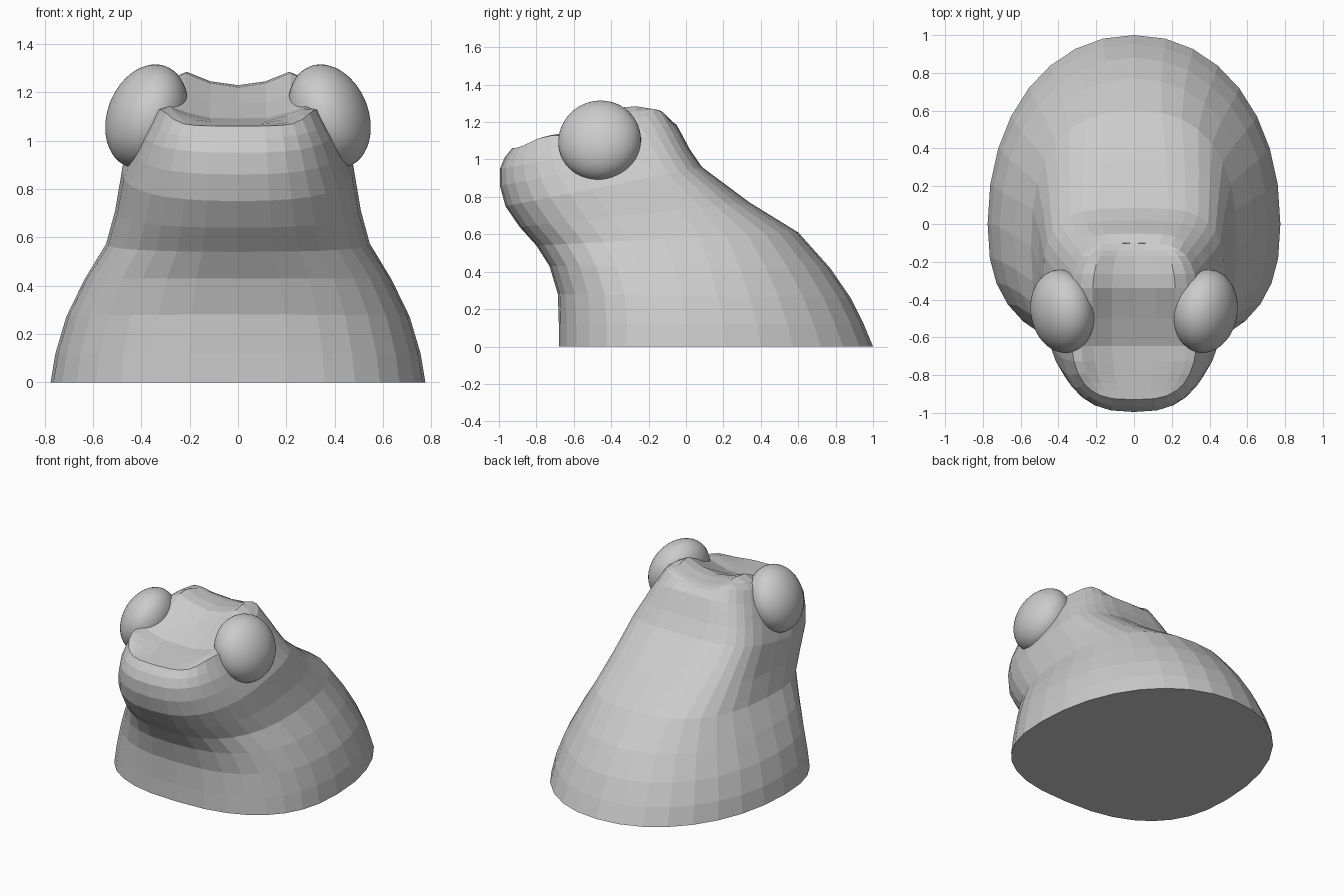
import bpy, bmesh, math
from mathutils import Vector

if "Cube" in bpy.data.objects:
    bpy.data.objects.remove(bpy.data.objects["Cube"])

N = 32

# rings: front y, front z, back y, back z, half width, y of widest point, front power, back power
RINGS = [
    (-.68, 0, 1.00, 0, .775, .0, 2.5, 2.1),
    (-.68, .12, .95, .12, .755, .0, 2.5, 2.1),
    (-.685, .28, .88, .26, .71, -.02, 2.5, 2.1),
    (-.73, .43, .77, .42, .635, -.06, 2.5, 2.2),
    (-.80, .54, .60, .61, .545, -.12, 2.5, 2.5),
    (-.89, .64, .34, .77, .508, -.22, 2.5, 3.0),
    (-.965, .75, .085, .96, .48, -.33, 2.5, 3.4),
    (-.995, .86, .02, 1.055, .435, -.40, 2.6, 3.6),
    (-.995, .95, -.02, 1.13, .40, -.44, 2.7, 3.6),
    (-.97, 1.01, -.05, 1.185, .37, -.47, 2.8, 3.6),
]
RIM = (-.93, 0, -.10, 0, .335, -.50, 3.0, 3.6)

# centre line of the top of the head
TOP = [(-.93, 1.06), (-.80, 1.075), (-.57, 1.10), (-.45, 1.19), (-.30, 1.23), (-.15, 1.225), (-.05, 1.20)]


def lerp_table(t, y):
    if y <= t[0][0]:
        return t[0][1]
    for (a, p), (b, q) in zip(t, t[1:]):
        if y <= b:
            return p + (q - p) * (y - a) / (b - a)
    return t[-1][1]


def top_z(x, y):
    peak = lerp_table([(-.55, .30), (-.35, .225)], y)
    height = lerp_table([(-.9, 0), (-.75, .05), (-.3, .06), (-.15, .045), (-.08, .02)], y)
    d = abs(x) - peak
    z = lerp_table(TOP, y) + height * math.exp(-(d / .1) ** 2)
    return z - max(0, d) * .3


def ring_point(r, i):
    yf, zf, yb, zb, w, ym, nf, nb = r
    a = 2 * math.pi * i / N
    s, c = math.sin(a), math.cos(a)
    n = nf if c > 0 else nb
    x = math.copysign(abs(s) ** (2 / n), s) * w if abs(s) > 1e-6 else 0
    k = abs(c) ** (2 / n) if abs(c) > 1e-6 else 0
    y = ym + k * ((yf - ym) if c > 0 else (yb - ym))
    return Vector((x, y, zf + (zb - zf) * (y - yf) / (yb - yf)))


def build_body():
    bm = bmesh.new()
    loops = [[bm.verts.new(ring_point(r, i)) for i in range(N)] for r in RINGS]
    rim = []
    for i in range(N):
        p = ring_point(RIM, i)
        p.z = top_z(p.x, p.y)
        rim.append(bm.verts.new(p))
    loops.append(rim)
    for a, b in zip(loops, loops[1:]):
        for i in range(N):
            j = (i + 1) % N
            bm.faces.new((a[i], a[j], b[j], b[i]))
    bm.faces.new(loops[0])

    # crown: rows across the head between matching rim points
    rows = []
    for i in range(1, N // 2):
        left, right = rim[N - i], rim[i]
        w, y = right.co.x, right.co.y
        inner = [bm.verts.new((w * f, y, top_z(w * f, y)))
                 for f in (-.85, -.66, -.35, 0, .35, .66, .85)]
        rows.append([left] + inner + [right])
    for a, b in zip(rows, rows[1:]):
        for k in range(len(a) - 1):
            bm.faces.new((a[k], a[k + 1], b[k + 1], b[k]))
    for tip, row in ((rim[0], rows[0]), (rim[N // 2], rows[-1])):
        for k in range(len(row) - 1):
            bm.faces.new((tip, row[k], row[k + 1]))
    bmesh.ops.recalc_face_normals(bm, faces=bm.faces)
    me = bpy.data.meshes.new("body")
    bm.to_mesh(me)
    bm.free()
    bpy.context.collection.objects.link(bpy.data.objects.new("body", me))


build_body()

# bulging eyes: flattened spheres facing outward, up and slightly forward
for side, name in ((1, "eye_right"), (-1, "eye_left")):
    bpy.ops.mesh.primitive_uv_sphere_add(segments=48, ring_count=32, radius=1,
                                         location=(.378 * side, -.462, 1.10))
    eye = bpy.context.object
    eye.name = name
    eye.scale = (.222, .222, .16)
    eye.rotation_euler = Vector((.92 * side, -.16, .36)).to_track_quat('Z', 'Y').to_euler()
    bpy.ops.object.shade_smooth()
